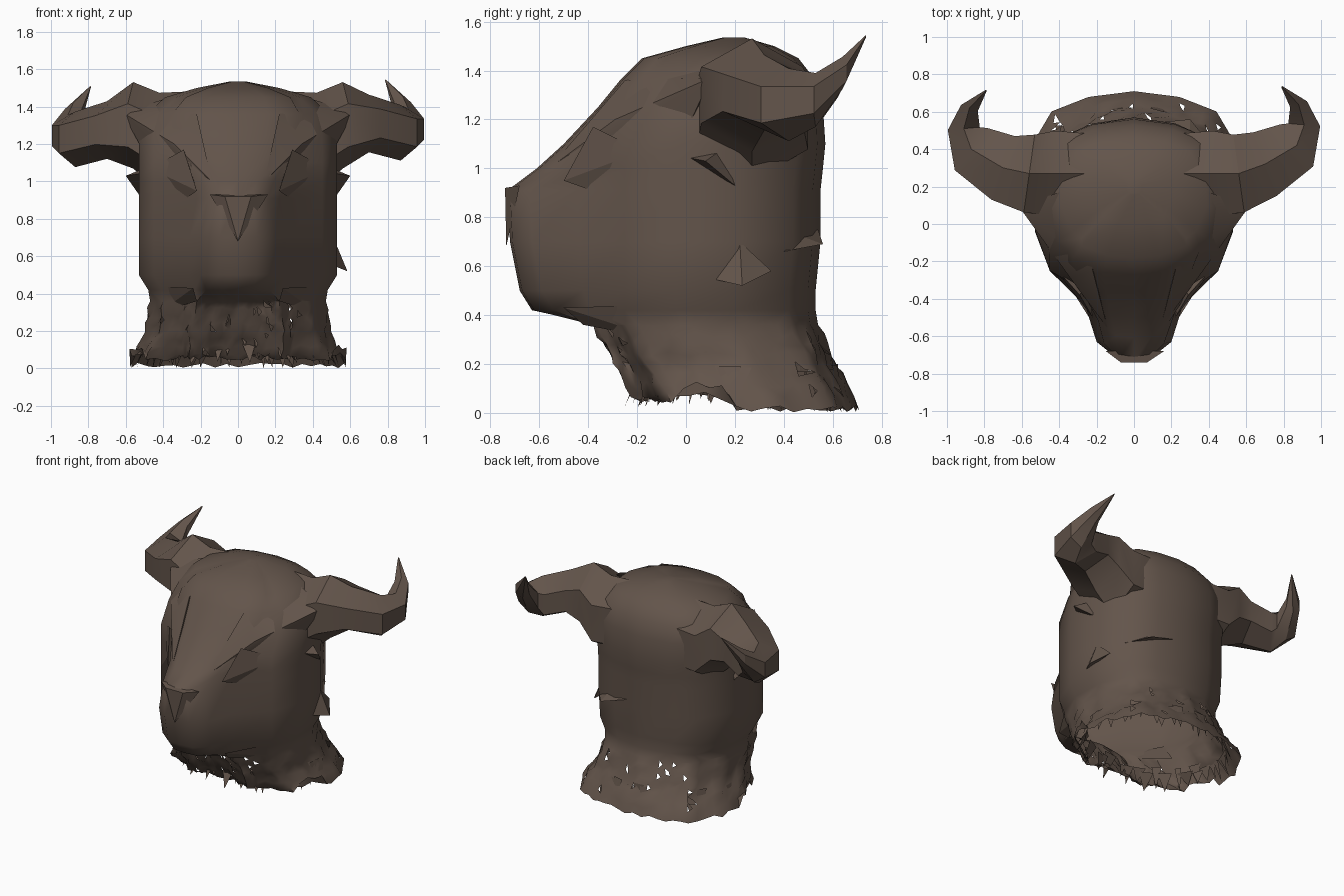
import bpy, bmesh, math, random
from mathutils import Vector

random.seed(4)
if "Cube" in bpy.data.objects:
    bpy.data.objects.remove(bpy.data.objects["Cube"])

hide = bpy.data.materials.new("brown hide")
hide.use_nodes = True
COLOUR = (0.125, 0.09, 0.07, 1)
hide.diffuse_color = COLOUR
bsdf = next(n for n in hide.node_tree.nodes if n.type == 'BSDF_PRINCIPLED')
bsdf.inputs["Base Color"].default_value = COLOUR
bsdf.inputs["Roughness"].default_value = 0.9


def finish(bm, name, angle=35, recalc=True):
    if recalc:
        bmesh.ops.recalc_face_normals(bm, faces=bm.faces[:])
    mesh = bpy.data.meshes.new(name)
    bm.to_mesh(mesh)
    bm.free()
    mesh.materials.append(hide)
    obj = bpy.data.objects.new(name, mesh)
    bpy.context.collection.objects.link(obj)
    bpy.ops.object.select_all(action='DESELECT')
    obj.select_set(True)
    bpy.context.view_layer.objects.active = obj
    bpy.ops.object.shade_smooth_by_angle(angle=math.radians(angle))


def loft(bm, rings):
    loops = [[bm.verts.new(p) for p in ring] for ring in rings]
    for a, b in zip(loops, loops[1:]):
        for i in range(len(a)):
            j = (i + 1) % len(a)
            bm.faces.new((a[i], a[j], b[j], b[i]))
    return loops


def head_ring(z, front, back, wide, muzzle):
    depth = back - front
    cheek = max(-0.25, front + 0.22 * depth)
    corner = front + min(0.09, 0.1 * depth)
    rear = back - cheek
    hollow = 0.13 if z < 0.4 else 0
    half = [(0, front + hollow), (muzzle * 0.5, front + 0.01 + hollow * 0.8),
            (muzzle, corner),
            (min(muzzle + 0.06, wide * 0.72), (corner + cheek) / 2),
            (wide * 0.85, cheek), (wide, cheek + rear * 0.27),
            (wide * 0.98, cheek + rear * 0.58), (wide * 0.76, cheek + rear * 0.86),
            (wide * 0.42, back - 0.04 * rear), (0, back)]
    mirrored = [(-x, y) for x, y in half[-2:0:-1]]
    return [Vector((x, y, z)) for x, y in half + mirrored]


# Head and hollow neck: height, front, back, half width, muzzle half width
levels = [
    (0.03, -0.28, 0.71, 0.58, 0.24), (0.2, -0.38, 0.61, 0.49, 0.24),
    (0.36, -0.47, 0.54, 0.47, 0.22), (0.42, -0.63, 0.53, 0.48, 0.17),
    (0.5, -0.68, 0.53, 0.53, 0.2), (0.7, -0.72, 0.55, 0.53, 0.2),
    (0.91, -0.73, 0.55, 0.53, 0.16), (1.0, -0.61, 0.56, 0.53, 0.19),
    (1.1, -0.5, 0.57, 0.53, 0.25), (1.25, -0.36, 0.56, 0.53, 0.3),
    (1.36, -0.27, 0.53, 0.49, 0.33), (1.45, -0.18, 0.46, 0.39, 0.28),
    (1.5, 0, 0.36, 0.22, 0.16), (1.535, 0.15, 0.24, 0.04, 0.03)]
bm = bmesh.new()
loops = loft(bm, [head_ring(*level) for level in levels])
bm.faces.new(loops[-1])
bmesh.ops.recalc_face_normals(bm, faces=bm.faces[:])

# Torn lower edge and small holes in the neck
neck = {e for f in bm.faces if f.calc_center_median().z < 0.36 for e in f.edges}
bmesh.ops.subdivide_edges(bm, edges=list(neck), cuts=3, use_grid_fill=True)
for v in bm.verts:
    if v.co.z < 0.035:
        notch = 0.1 if -0.05 < v.co.y < 0.17 else 0
        front_rise = 0.04 if v.co.y < -0.05 else 0
        v.co.z = notch + front_rise + random.uniform(0, 0.03)
    elif v.co.z < 0.34:
        v.co += Vector([random.uniform(-0.012, 0.012) for _ in range(3)])
torn = []
for f in bm.faces:
    c = f.calc_center_median()
    if 0.06 < c.z < 0.35 and (c.y > 0.45 or c.y < -0.2) and random.random() < 0.12:
        torn.append(f)
bmesh.ops.delete(bm, geom=bmesh.ops.poke(bm, faces=torn)['faces'][::3], context='FACES')
finish(bm, "head_and_neck", 50, recalc=False)

# Horns: centre, horizontal radius, vertical radius, heading in degrees
stations = [
    ((0.2, 0.27, 1.22), 0.22, 0.24, 0), ((0.42, 0.27, 1.21), 0.24, 0.24, 0),
    ((0.56, 0.27, 1.3), 0.22, 0.21, 8), ((0.7, 0.32, 1.31), 0.19, 0.14, 20),
    ((0.87, 0.42, 1.26), 0.15, 0.135, 38), ((0.91, 0.53, 1.28), 0.09, 0.1, 85),
    ((0.88, 0.64, 1.39), 0.05, 0.06, 110), ((0.79, 0.735, 1.54), 0.004, 0.004, 120)]


def horn(name, side, tip_drop, forward):
    bm = bmesh.new()
    rings = []
    for i, (centre, across, high, heading) in enumerate(stations):
        turn = math.radians(heading)
        flat = Vector((-math.sin(turn), math.cos(turn), 0))
        ring = []
        for k in range(6):
            a = math.tau * (k + 0.5) / 6
            p = Vector(centre) + flat * across * math.cos(a) * 1.1
            p.z += high * math.sin(a) * 1.1
            if i > 2:
                p.z -= tip_drop
                p.y -= forward
            p.x *= side
            ring.append(p)
        rings.append(ring)
    loops = loft(bm, rings)
    bm.faces.new(loops[0])
    bm.faces.new(loops[-1])
    finish(bm, name, 30)


horn("left_horn", 1, 0, 0)
horn("right_horn", -1, 0.035, 0.02)


# Angular folds of skin, each a small pointed solid
def wedge(name, points, side=1, angle=5):
    bm = bmesh.new()
    verts = [bm.verts.new((x * side, y, z)) for x, y, z in points]
    hull = bmesh.ops.convex_hull(bm, input=verts)
    bmesh.ops.delete(bm, geom=hull['geom_interior'], context='VERTS')
    finish(bm, name, angle)


for label, side in (("left", 1), ("right", -1)):
    wedge(label + "_eye_fold", [(0.29, -0.38, 1.17), (0.29, -0.36, 0.9),
                                (0.47, -0.18, 1.07), (0.22, -0.5, 0.95),
                                (0.25, -0.3, 1.05)], side)
    wedge(label + "_brow", [(0.14, -0.56, 1), (0.34, -0.29, 1.2),
                            (0.62, 0.1, 1.37), (0.5, 0, 1.15),
                            (0.22, -0.25, 1.36), (0.3, 0.2, 1.47)], side, 40)
    wedge(label + "_ear_flap", [(0.48, -0.02, 1.05), (0.6, 0.08, 1.03),
                                (0.53, 0.2, 0.93), (0.48, 0.15, 1.08)], side)
    wedge(label + "_jaw_fold", [(0.24, -0.5, 0.43), (0.43, -0.2, 0.44),
                                (0.42, -0.1, 0.3), (0.22, -0.42, 0.36)], side)
wedge("left_cheek_spike", [(0.51, 0.1, 0.55), (0.51, 0.22, 0.7),
                           (0.585, 0.23, 0.52), (0.5, 0.35, 0.58)])
wedge("nose", [(-0.15, -0.68, 0.93), (0.16, -0.68, 0.93), (-0.07, -0.74, 0.92),
               (0.07, -0.74, 0.92), (0, -0.735, 0.68)])
wedge("nape_fold", [(0.3, 0.48, 0.72), (0.43, 0.4, 0.66),
                    (0.3, 0.56, 0.69), (0.1, 0.54, 0.75)])

# Tatters hanging around the neck rim
bm = bmesh.new()
for i in range(46):
    a = math.tau * i / 46 + random.uniform(-0.05, 0.05)
    back = math.sin(a) > 0
    root = Vector((math.cos(a) * 0.5, 0.22 + math.sin(a) * 0.4, 0.1))
    outward = Vector((math.cos(a), math.sin(a), 0))
    along = Vector((-math.sin(a), math.cos(a), 0))
    tip = root + outward * random.uniform(0, 0.08)
    tip.z = random.uniform(0, 0.02) if back else random.uniform(0.02, 0.09)
    width = random.uniform(0.02, 0.06)
    top = root + Vector((0, 0, random.uniform(0.02, 0.1)))
    bm.faces.new([bm.verts.new(p) for p in (top - along * width, tip, top + along * width)])
finish(bm, "neck_tatters", 5)
